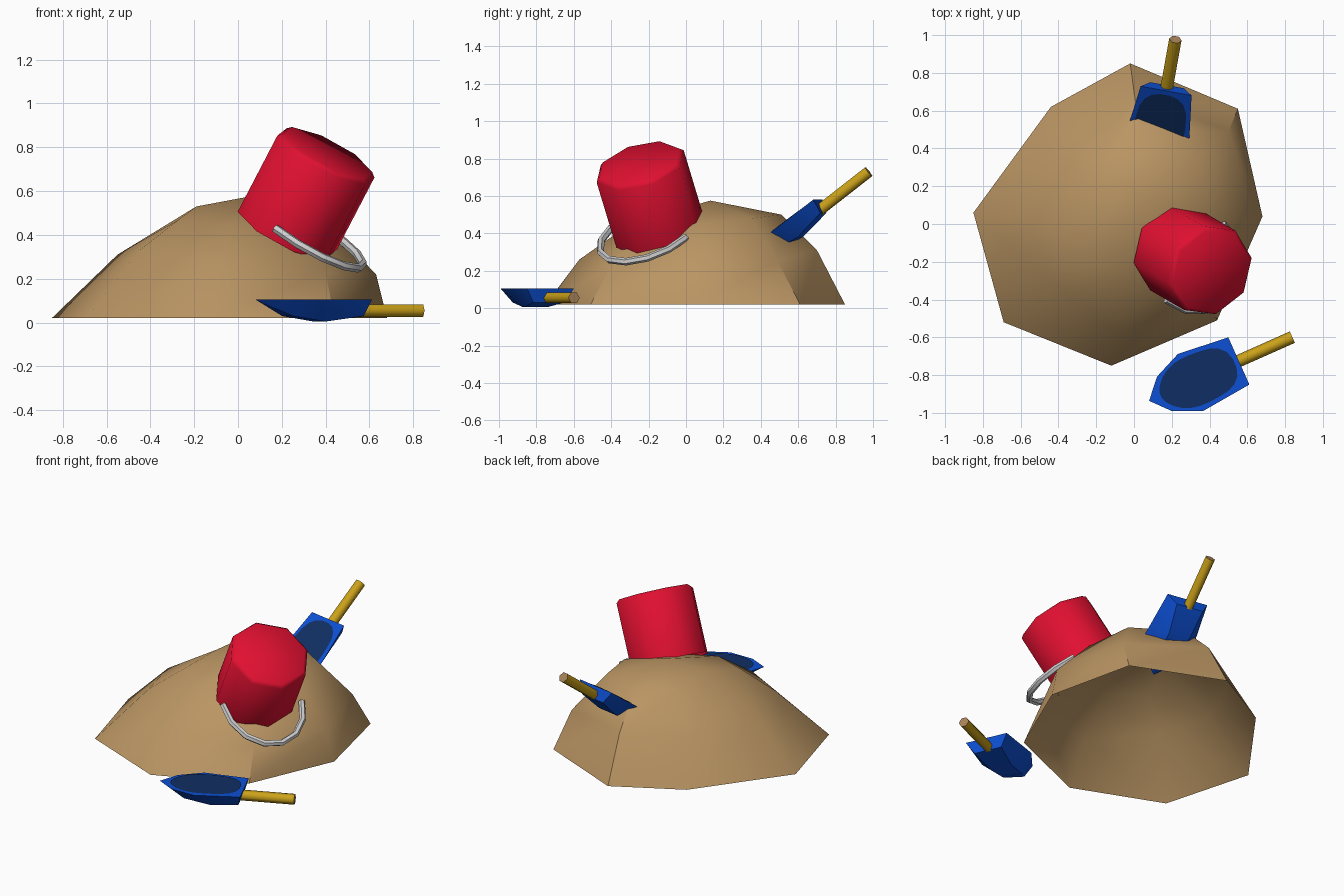
import bpy, bmesh, math
from mathutils import Vector, Matrix

cube = bpy.data.objects.get("Cube")
if cube:
    bpy.data.objects.remove(cube, do_unlink=True)


def material(name, rgb):
    m = bpy.data.materials.new(name)
    m.use_nodes = True
    m.diffuse_color = (*rgb, 1)
    bsdf = m.node_tree.nodes["Principled BSDF"]
    bsdf.inputs["Base Color"].default_value = (*rgb, 1)
    bsdf.inputs["Roughness"].default_value = 0.8
    return m


SAND = material("sand", (0.49, 0.30, 0.125))
RED = material("bucket red", (0.74, 0.005, 0.03))
BLUE = material("blade blue", (0.004, 0.08, 0.66))
NAVY = material("blade hollow navy", (0.005, 0.028, 0.125))
YELLOW = material("handle yellow", (0.60, 0.36, 0.01))
TAN = material("handle end tan", (0.40, 0.23, 0.10))
GREY = material("bail grey", (0.62, 0.62, 0.62))


def finish(bm, name, mats, frame=Matrix(), smooth=None):
    """Turn a bmesh into a named object placed by a frame matrix."""
    bm.transform(frame)
    mesh = bpy.data.meshes.new(name)
    bm.to_mesh(mesh)
    bm.free()
    for m in mats:
        mesh.materials.append(m)
    obj = bpy.data.objects.new(name, mesh)
    bpy.context.collection.objects.link(obj)
    if smooth:
        bpy.ops.object.select_all(action='DESELECT')
        obj.select_set(True)
        bpy.context.view_layer.objects.active = obj
        bpy.ops.object.shade_smooth_by_angle(angle=math.radians(smooth))
    return obj


def make_frame(origin, x_dir, y_dir):
    x = Vector(x_dir).normalized()
    z = x.cross(Vector(y_dir)).normalized()
    rot = Matrix((x, z.cross(x), z)).transposed().to_4x4()
    return Matrix.Translation(origin) @ rot


# Sand mound: three irregular eight-sided rings closed by a peak, open below
base = [(-.02, .85), (.55, .61), (.68, .04), (.44, -.51),
        (-.12, -.75), (-.69, -.52), (-.85, .06), (-.44, .62)]
shoulder = [(0, .70, .31), (.50, .49, .25), (.63, .03, .22), (.40, -.40, .23),
            (-.09, -.57, .26), (-.45, -.30, .33), (-.55, .05, .31), (-.36, .48, .31)]
crown = [(.03, .51, .50), (.34, .35, .48), (.41, .06, .45), (.27, -.20, .43),
         (-.03, -.30, .45), (-.27, -.19, .47), (-.19, .05, .53), (-.18, .34, .51)]
bm = bmesh.new()
rings = [[bm.verts.new(p) for p in ring]
         for ring in ([(x, y, .02) for x, y in base], shoulder, crown)]
peak = bm.verts.new((.05, .13, .575))
for i in range(8):
    j = (i + 1) % 8
    for low, high in zip(rings, rings[1:]):
        bm.faces.new((low[j], low[i], high[i], high[j]))
    bm.faces.new((crown_j := rings[-1][j], rings[-1][i], peak))
bmesh.ops.recalc_face_normals(bm, faces=bm.faces)
if sum(f.normal.z for f in bm.faces) < 0:
    bmesh.ops.reverse_faces(bm, faces=bm.faces)
finish(bm, "sand_mound", [SAND], smooth=40)

# Upturned bucket: eight-sided, tilted, open at the buried end
bottom, top = Vector((.22, -.14, .41)), Vector((.41, -.25, .775))
axis = (top - bottom).normalized()
spoke = Vector((-.22, -.065, .095))
length = (top - bottom).length
bm = bmesh.new()
bmesh.ops.create_cone(bm, cap_ends=True, segments=8, radius1=.25, radius2=.25,
                      depth=length, matrix=Matrix.Translation((0, 0, length / 2)))
for v in bm.verts:
    v.co = Matrix.Rotation(math.pi / 8 * round(
        (math.atan2(v.co.y, v.co.x) % (math.pi / 4)) / (math.pi / 8)), 3, 'Z') @ v.co
bm.normal_update()
bmesh.ops.delete(bm, geom=[f for f in bm.faces if f.normal.z < -.9], context='FACES_ONLY')
rim = [e for e in bm.edges if all(v.co.z > length - .01 for v in e.verts)]
bmesh.ops.bevel(bm, geom=rim, offset=.02, segments=1, affect='EDGES')
finish(bm, "bucket", [RED], make_frame(bottom, spoke, axis.cross(spoke)), smooth=50)


# Bucket bail: half ring of tube swung below the bucket
curve = bpy.data.curves.new("bail_path", 'CURVE')
curve.dimensions = '3D'
curve.bevel_depth = .02
curve.bevel_resolution = 1
curve.use_fill_caps = True
spline = curve.splines.new('POLY')
steps = 7
spline.points.add(steps)
centre, side, swing = Vector((.32, -.2, .405)), Vector((-.15, -.2, .025)), Vector((.2, -.17, -.155))
for i, p in enumerate(spline.points):
    a = math.pi * i / steps
    p.co = (*(centre + side * math.cos(a) + swing * math.sin(a)), 1)
temp = bpy.data.objects.new("bail_temp", curve)
bpy.context.collection.objects.link(temp)
bm = bmesh.new()
bm.from_mesh(temp.to_mesh())
bpy.data.objects.remove(temp, do_unlink=True)
finish(bm, "bucket_handle", [GREY], smooth=50)


def mirrored(half):
    return half + [(x, -y) for x, y in reversed(half) if y > 0]


def round_off(loop, times=2):
    """Cut the corners of a closed outline to round it."""
    for _ in range(times):
        pairs = zip(loop, loop[1:] + loop[:1])
        loop = [p.lerp(q, t) for p, q in pairs for t in (.25, .75)]
    return loop


def shovel(prefix, frame):
    # Blade: faceted scoop with a flat rim
    rim = mirrored([(0, .137), (-.28, .165), (-.43, .10), (-.52, 0)])
    belly = [(0, .09, .075), (-.18, .07, .10), (-.34, .06, .075)]
    bm = bmesh.new()
    for x, y in rim:
        bm.verts.new((x, y, 0))
    for x, y, depth in belly:
        for s in (1, -1):
            bm.verts.new((x - .02, s * y, -depth))
    bmesh.ops.convex_hull(bm, input=bm.verts)
    bmesh.ops.recalc_face_normals(bm, faces=bm.faces)
    finish(bm, prefix + "_blade", [BLUE], frame, smooth=25)

    # Hollow: dark rounded plate inside the rim
    inner = mirrored([(-.025, .11), (-.27, .145), (-.40, .10), (-.47, 0)])
    bm = bmesh.new()
    outline = round_off([Vector((x, y, .004)) for x, y in inner])
    face = bm.faces.new([bm.verts.new(p) for p in outline])
    face.normal_update()
    if face.normal.z < 0:
        face.normal_flip()
    finish(bm, prefix + "_hollow", [NAVY], frame)

    # Handle: six-sided rod with a bare end
    bm = bmesh.new()
    place = Matrix.Translation((.14, 0, -.05)) @ Matrix.Rotation(math.pi / 2, 4, 'Y')
    bmesh.ops.create_cone(bm, cap_ends=True, segments=6, radius1=.033, radius2=.033,
                          depth=.34, matrix=place)
    bm.normal_update()
    for f in bm.faces:
        f.material_index = int(f.normal.x > .9)
    finish(bm, prefix + "_handle", [YELLOW, TAN], frame, smooth=65)


turn = math.radians(24)
shovel("front_shovel", make_frame((.555, -.725, .105), (math.cos(turn), math.sin(turn), 0),
                                  (-math.sin(turn), math.cos(turn), 0)))
shovel("back_shovel", make_frame((.17, .705, .58), (.14, .78, .61), (-.98, .18, 0)))
